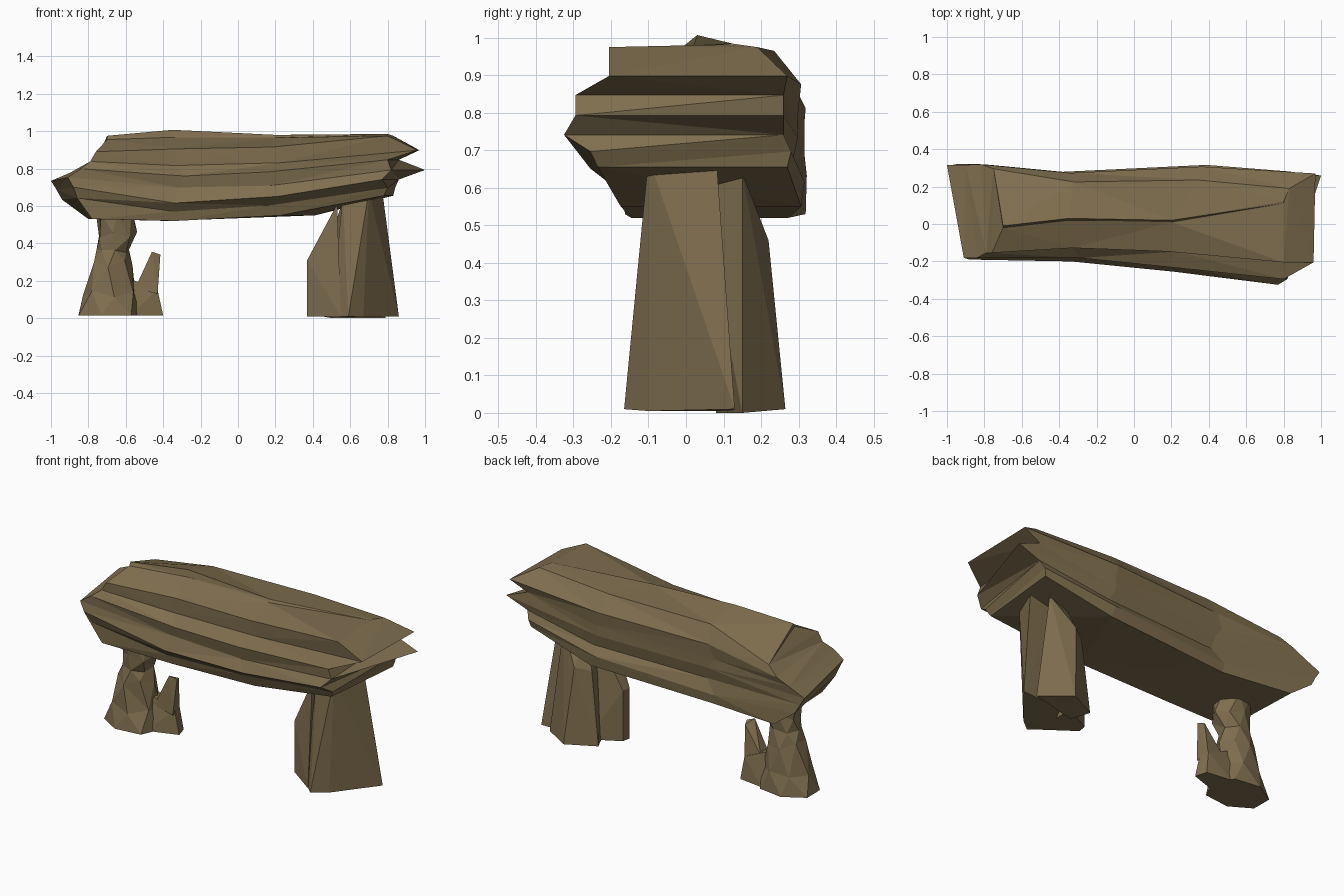
import bpy, bmesh, math, random

random.seed(4)

cube = bpy.data.objects.get("Cube")
if cube:
    bpy.data.objects.remove(cube, do_unlink=True)

# One weathered wood colour for everything
wood = bpy.data.materials.new("weathered_wood")
wood.use_nodes = True
colour = (0.215, 0.157, 0.078, 1)
wood.diffuse_color = colour
wood.node_tree.nodes["Principled BSDF"].inputs["Base Color"].default_value = colour


def finish(name, bm):
    """Turn a bmesh into a flat-shaded wooden object."""
    bmesh.ops.triangulate(bm, faces=bm.faces[:])
    bmesh.ops.recalc_face_normals(bm, faces=bm.faces[:])
    mesh = bpy.data.meshes.new(name)
    bm.to_mesh(mesh)
    bm.free()
    mesh.materials.append(wood)
    obj = bpy.data.objects.new(name, mesh)
    bpy.context.collection.objects.link(obj)


def bridge(bm, ring_a, ring_b):
    """Join two closed rings of vertices with quads."""
    count = len(ring_a)
    for i in range(count):
        j = (i + 1) % count
        bm.faces.new((ring_a[i], ring_a[j], ring_b[j], ring_b[i]))


def hull(name, points):
    """A faceted plank wrapped around a few corner points."""
    bm = bmesh.new()
    for p in points:
        bm.verts.new(p)
    result = bmesh.ops.convex_hull(bm, input=bm.verts[:])
    inner = [v for v in result["geom_interior"] if isinstance(v, bmesh.types.BMVert)]
    bmesh.ops.delete(bm, geom=inner, context="VERTS")
    finish(name, bm)


def hewn_post(name, rings, sides, rough):
    """A rough trunk: each ring is (x, y, z, x radius, y radius)."""
    bm = bmesh.new()
    loops = []
    for level, (cx, cy, z, rx, ry) in enumerate(rings):
        loop = []
        for i in range(sides):
            angle = math.tau * (i + 0.4 * (level % 2)) / sides
            r = 1 + random.uniform(-rough, rough)
            dz = 0 if level == 0 else random.uniform(-0.02, 0.02)
            loop.append(bm.verts.new((cx + rx * r * math.cos(angle),
                                      cy + ry * r * math.sin(angle), z + dz)))
        loops.append(loop)
    for a, b in zip(loops, loops[1:]):
        bridge(bm, a, b)
    bm.faces.new(loops[0])
    bm.faces.new(loops[-1])
    finish(name, bm)


# Log seat: layered front and back edges carried along four stations
LEVELS = (0, 0.13, 0.27, 0.43, 0.6, 0.76, 1)
FRONT_INSET = (0.09, 0.07, 0, 0.03, 0.03, 0.12, 0.12)
BACK_INSET = (0.02, 0.01, 0.03, 0.03, 0.03, 0.02, 0.1)
LEFT_END = ((-0.78, -0.86, -0.88, -0.91, -0.84, -0.79, -0.76),
            (-0.80, -0.94, -0.97, -1.00, -0.90, -0.82, -0.75))
RIGHT_END = ((0.78, 0.80, 0.77, 0.82, 0.80, 0.96, 0.80),
             (0.83, 0.84, 0.86, 1.00, 0.86, 0.97, 0.83))
# x, y and top z for front and back; then bottom z, level bend,
# inset scale, ridge point and the drop of the step beside it
STATIONS = (
    ((LEFT_END[0], -0.19, 0.89), (LEFT_END[1], 0.325, 0.86),
     0.53, 0.57, 0.3, (-0.70, -0.01, 0.975), 0.02),
    (((-0.31,) * 7, -0.20, 0.905), ((-0.35,) * 7, 0.285, 0.96),
     0.52, 1, 0.6, (-0.35, 0.03, 1.007), 0.04),
    (((0.20,) * 7, -0.255, 0.915), ((0.38,) * 7, 0.325, 0.965),
     0.55, 1, 0.9, (0.20, 0.02, 0.98), 0.015),
    ((RIGHT_END[0], -0.325, 0.975), (RIGHT_END[1], 0.29, 0.975),
     0.655, 1, 1, (0.80, 0.12, 0.985), 0.003),
)

bm = bmesh.new()
stations = []
for n, (front, back, low, bend, scale, ridge, drop) in enumerate(STATIONS):
    middle = n in (1, 2)
    sides = []
    for (xs, y, high), insets, groove, sign in ((front, FRONT_INSET, 3, 1),
                                                (back, BACK_INSET, 2, -1)):
        edge = []
        for i, level in enumerate(LEVELS):
            x, z = xs[i], low + (high - low) * level ** bend
            depth = insets[i] * scale
            # axe-cut groove along the middle of the log
            if middle:
                x += random.uniform(-0.04, 0.04)
                if i == groove:
                    depth += 0.015
                if 0 < i < 6:
                    z += random.uniform(-0.01, 0.015)
            edge.append(bm.verts.new((x, y + sign * depth, z)))
        sides.append(edge)
    rx, ry, rz = ridge
    step = [bm.verts.new((rx, ry - 0.01, rz - drop)), bm.verts.new(ridge)]
    stations.append((sides[0], step, sides[1]))

loops = [front + step + back[::-1] for front, step, back in stations]
for a, b in zip(loops, loops[1:]):
    bridge(bm, a, b)
# split ends, stepped level by level
for front, step, back in (stations[0], stations[-1]):
    for i in range(len(LEVELS) - 1):
        bm.faces.new((front[i], front[i + 1], back[i + 1], back[i]))
    bm.faces.new((front[-1], *step, back[-1]))
finish("log_seat", bm)

# Right support: three splayed planks leaning together
hull("support_plank_outer", [
    (0.59, -0.165, 0.01), (0.67, -0.10, 0.005), (0.86, 0.13, 0.01), (0.60, 0.12, 0.005),
    (0.50, -0.08, 0.01), (0.59, -0.10, 0.22), (0.56, -0.06, 0.66), (0.70, -0.10, 0.68),
    (0.77, 0.08, 0.69), (0.60, 0.08, 0.66)])
hull("support_plank_back", [
    (0.45, 0.18, 0.01), (0.62, 0.265, 0.01), (0.79, 0.15, 0), (0.50, 0.08, 0),
    (0.50, 0.17, 0.44), (0.58, 0.22, 0.46),
    (0.57, 0.12, 0.63), (0.70, 0.15, 0.64), (0.56, 0.03, 0.63)])
hull("support_plank_inner", [
    (0.37, 0.00, 0.01), (0.38, 0.05, 0.01), (0.55, -0.13, 0.01), (0.55, 0.14, 0.01),
    (0.37, 0.00, 0.31), (0.38, 0.05, 0.31), (0.53, -0.06, 0.61), (0.53, 0.08, 0.61)])

# Left support: pinched stump with a broken side shoot
hewn_post("stump", [
    (-0.69, 0.02, 0.015, 0.18, 0.14),
    (-0.68, 0.02, 0.13, 0.145, 0.12),
    (-0.67, 0.02, 0.29, 0.105, 0.10),
    (-0.67, 0.015, 0.37, 0.09, 0.08),
    (-0.645, 0.015, 0.45, 0.11, 0.095),
    (-0.66, 0.015, 0.57, 0.105, 0.095)], 7, 0.06)
hull("stump_shoot_root", [
    (-0.58, -0.04, 0.015), (-0.40, 0.02, 0.015), (-0.42, 0.09, 0.015), (-0.57, 0.11, 0.015),
    (-0.60, 0.00, 0.22), (-0.43, 0.02, 0.15), (-0.44, 0.08, 0.15), (-0.60, 0.07, 0.22)])
hull("stump_shoot", [
    (-0.55, 0.00, 0.16), (-0.43, 0.00, 0.13), (-0.44, 0.08, 0.13), (-0.54, 0.07, 0.18),
    (-0.46, 0.01, 0.355), (-0.415, 0.02, 0.34), (-0.43, 0.06, 0.33)])
